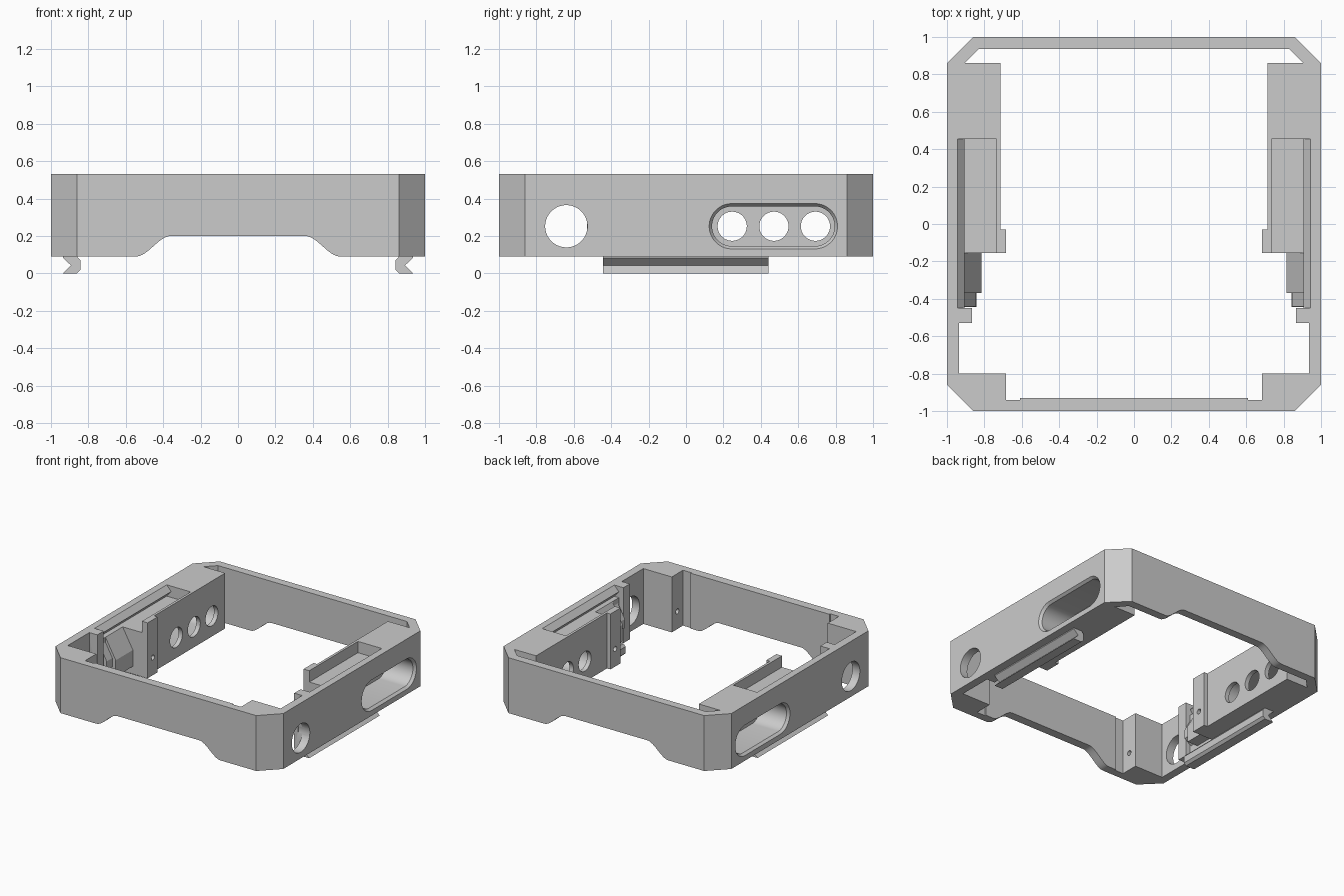
import bpy, bmesh
from math import sin, cos, pi, copysign

if "Cube" in bpy.data.objects:
    bpy.data.objects.remove(bpy.data.objects["Cube"], do_unlink=True)

GREY = (0.6, 0.6, 0.6, 1)
mat = bpy.data.materials.new("light grey")
mat.use_nodes = True
mat.diffuse_color = GREY
mat.node_tree.nodes["Principled BSDF"].inputs["Base Color"].default_value = GREY

BOTTOM, TOP = 0.09, 0.53
AXES = {"x": lambda u, v, d: (d, u, v),
        "y": lambda u, v, d: (u, d, v),
        "z": lambda u, v, d: (u, v, d)}


def prism(name, pts, axis, a, b, side=1, end_pts=None):
    """Extrude a closed profile along an axis; side -1 mirrors it in x."""
    bm = bmesh.new()
    place = AXES[axis]
    rings = []
    for d, outline in ((a, pts), (b, end_pts or pts)):
        ring = []
        for u, v in outline:
            x, y, z = place(u, v, d)
            ring.append(bm.verts.new((x * side, y, z)))
        rings.append(ring)
        bm.faces.new(ring)
    n = len(pts)
    for i in range(n):
        j = (i + 1) % n
        bm.faces.new((rings[0][i], rings[0][j], rings[1][j], rings[1][i]))
    bmesh.ops.recalc_face_normals(bm, faces=bm.faces)
    mesh = bpy.data.meshes.new(name)
    bm.to_mesh(mesh)
    bm.free()
    mesh.materials.append(mat)
    obj = bpy.data.objects.new(name, mesh)
    bpy.context.collection.objects.link(obj)
    return obj


def rect(u0, u1, v0, v1):
    return [(u0, v0), (u1, v0), (u1, v1), (u0, v1)]


def capsule(u, v, half, r, n=48):
    angles = [(i + 0.5) * 2 * pi / n for i in range(n)]
    return [(u + copysign(half, cos(t)) + r * cos(t), v + r * sin(t)) for t in angles]


def combine(target, tool, operation):
    tool.hide_render = True
    mod = target.modifiers.new(operation.lower(), "BOOLEAN")
    mod.operation, mod.solver, mod.object = operation, "EXACT", tool
    bpy.context.view_layer.objects.active = target
    bpy.ops.object.modifier_apply(modifier=mod.name)
    bpy.data.objects.remove(tool, do_unlink=True)


def mirrored(half):
    return half + [(-u, v) for u, v in reversed(half)]


# Chamfered outer ring with a thin wall
frame = prism("frame", mirrored([(0.86, -1), (1, -0.86), (1, 0.86), (0.86, 1)]),
              "z", BOTTOM, TOP)
opening = mirrored([(0.85, -0.94), (0.935, -0.86), (0.935, 0.83), (0.83, 0.935)])
combine(frame, prism("opening", opening, "z", 0, 1), "DIFFERENCE")

# Slightly thicker middle of the front wall
combine(frame, prism("front_pad", rect(-0.61, 0.61, -0.97, -0.93), "z", BOTTOM, TOP), "UNION")

post = [(0.685, -0.96), (0.685, -0.8), (0.96, -0.8), (0.96, -0.86), (0.87, -0.96)]
for s in (1, -1):
    # Side blocks, corner posts, stop tabs and clips
    for name, outline in (("side_block", rect(0.715, 0.97, -0.155, 0.86)),
                          ("side_wall", rect(0.905, 0.97, -0.46, -0.1)),
                          ("clip", rect(0.865, 0.97, -0.53, -0.45)),
                          ("stop_tab", rect(0.685, 0.735, -0.155, -0.03)),
                          ("corner_post", post)):
        combine(frame, prism(name, outline, "z", BOTTOM, TOP, s), "UNION")

# Raised arch under the front and back walls
arch = [(0.56, 0), (0.56, BOTTOM)]
for i in range(13):
    t = i / 12
    arch.append((0.545 - 0.185 * t, BOTTOM + 0.11 * (t * t * (3 - 2 * t))))
combine(frame, prism("arch", mirrored(arch), "y", -1.1, 1.1), "DIFFERENCE")

# Undercut groove on top that receives a rail
groove = [(0.735, 0.6), (0.735, 0.44), (0.945, 0.44), (0.905, 0.487), (0.945, TOP), (0.945, 0.6)]
for s in (1, -1):
    # Groove, outer slot, round port and small holes
    cutters = [
        prism("groove", groove, "y", -0.45, 0.455, s),
        prism("slot", capsule(0.467, 0.252, 0.222, 0.106), "x", 0.75, 1.1, s),
        prism("slot_bevel", capsule(0.467, 0.252, 0.222, 0.106), "x", 0.98, 1.001, s,
              capsule(0.467, 0.252, 0.222, 0.122)),
        prism("port", capsule(-0.64, 0.252, 0, 0.113), "x", 0.9, 1.1, s),
        prism("tab_hole", capsule(-0.09, 0.23, 0, 0.02, 24), "x", 0.6, 0.78, s),
        prism("post_hole", capsule(-0.87, 0.23, 0, 0.02, 24), "x", 0.6, 0.8, s),
    ]
    for y in (0.247, 0.47, 0.692):
        cutters.append(prism("light_hole", capsule(y, 0.252, 0, 0.078), "x", 0.6, 0.85, s))
    for c in cutters:
        combine(frame, c, "DIFFERENCE")

# Hooked rails below and wedge catches inside the walls
rail = [(0.86, BOTTOM), (0.843, 0.07), (0.843, 0.018), (0.862, 0), (0.937, 0),
        (0.893, 0.043), (0.935, 0.082), (0.935, BOTTOM)]
catch = [(0.905, 0.15), (0.815, 0.15), (0.815, 0.28), (0.905, 0.44)]
small_catch = [(0.905, 0.18), (0.845, 0.22), (0.845, 0.29), (0.905, 0.4)]
objects = [frame]
for s, word in ((1, "left"), (-1, "right")):
    objects += [prism(word + "_rail", rail, "y", -0.445, 0.44, s),
                prism(word + "_catch", catch, "y", -0.37, -0.155, s),
                prism(word + "_small_catch", small_catch, "y", -0.44, -0.37, s)]

# Round holes shade smoothly while edges stay sharp
bpy.context.view_layer.update()
bpy.ops.object.select_all(action="DESELECT")
for o in objects:
    o.select_set(True)
bpy.context.view_layer.objects.active = frame
bpy.ops.object.shade_smooth_by_angle(angle=pi / 9)
